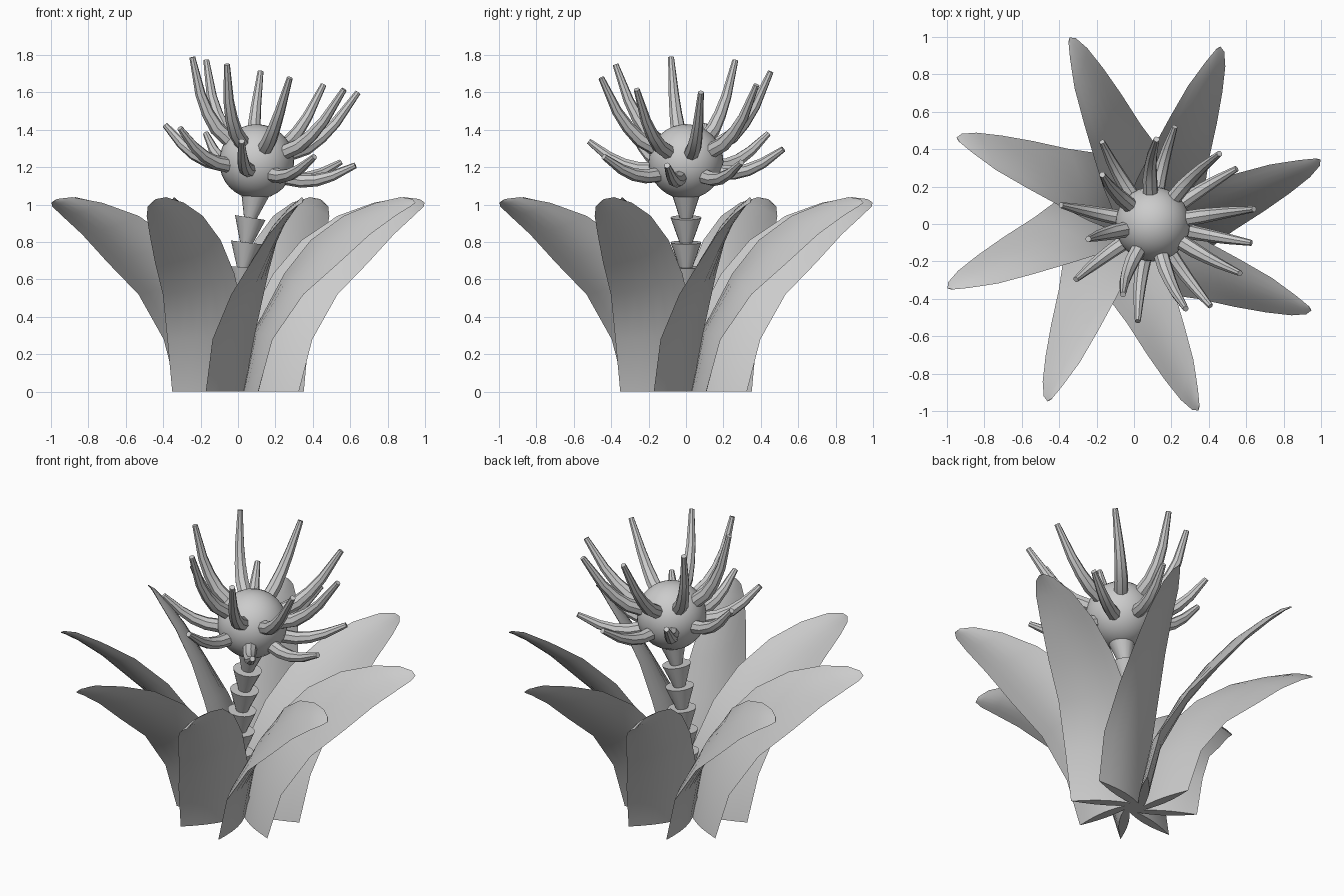
import bpy, bmesh, math
from mathutils import Vector, Matrix

if "Cube" in bpy.data.objects:
    bpy.data.objects.remove(bpy.data.objects["Cube"])


def finish(name, bm, angle=35):
    bmesh.ops.recalc_face_normals(bm, faces=bm.faces)
    me = bpy.data.meshes.new(name)
    bm.to_mesh(me)
    bm.free()
    for p in me.polygons:
        p.use_smooth = True
    me.set_sharp_from_angle(angle=math.radians(angle))
    ob = bpy.data.objects.new(name, me)
    bpy.context.collection.objects.link(ob)
    return ob


def loft(bm, rings):
    """Skin a list of equal-length rings and cap both ends."""
    vs = [[bm.verts.new(p) for p in r] for r in rings]
    n = len(vs[0])
    for a, b in zip(vs, vs[1:]):
        for i in range(n):
            j = (i + 1) % n
            bm.faces.new((a[i], a[j], b[j], b[i]))
    bm.faces.new(vs[0][::-1])
    bm.faces.new(vs[-1])


def circle(centre, x, y, r, n):
    return [centre + (x * math.cos(t) + y * math.sin(t)) * r
            for t in (2 * math.pi * i / n for i in range(n))]


# Leaf: lower and upper edge of the blade, with the tip pointing along +x
EDGE_A = [(.25, -.27, 0), (.33, -.26, .28), (.49, -.21, .52), (.68, -.165, .69),
          (.84, -.12, .84), (.97, -.075, .94), (1.04, -.035, .99), (1.055, -.005, 1.01)]
EDGE_B = [(0, .06, 0), (.06, .08, .33), (.23, .09, .63), (.39, .085, .81),
          (.59, .075, .94), (.79, .06, 1.01), (.95, .03, 1.04), (1.03, .01, 1.03)]
A = [Vector(p) for p in EDGE_A]
B = [Vector(p) for p in EDGE_B]
mid = [(a + b) / 2 for a, b in zip(A, B)]


def leaf_rings():
    rings = []
    last = len(A) - 1
    for k in range(last + 1):
        tangent = mid[min(k + 1, last)] - mid[max(k - 1, 0)]
        across = B[k] - A[k]
        n = across.cross(tangent).normalized()
        if k == 0:
            n = Vector((n.x, n.y, 0)).normalized()
        h = .075 * across.length
        lens = [(s / 6, 1) for s in range(7)] + [(s / 6, -.8) for s in range(5, 0, -1)]
        rings.append([A[k] + across * s + n * h * side * math.sin(math.pi * s)
                      for s, side in lens])
    return rings


base_rings = leaf_rings()
for i in range(8):
    rot = Matrix.Rotation(math.radians(19.3 + 45 * i), 3, 'Z')
    bm = bmesh.new()
    loft(bm, [[rot @ p for p in r] for r in base_rings])
    finish(f"leaf_{i + 1}", bm)

# Stem: stacked flaring cups that lean gently to +x
bm = bmesh.new()
X, Y = Vector((1, 0, 0)), Vector((0, 1, 0))


def stem_point(z):
    return Vector((.1 * (z / 1.1) ** 2.5, 0, z))


for k in range(8):
    z0, z1 = .133 * k, .133 * (k + 1)
    if k == 7:
        z1 += .015
    p0, p1 = stem_point(z0), stem_point(z1)
    d = (p1 - p0).normalized()
    x = Y.cross(d).normalized()
    loft(bm, [circle(p0, x, Y, .035, 16), circle(p1, x, Y, .083, 16)])
finish("stem", bm)

# Flower head, tilted to +x
head = Matrix.Translation((.1, 0, 1.23)) @ Matrix.Rotation(math.radians(12), 4, 'Y')
bm = bmesh.new()
bmesh.ops.create_uvsphere(bm, u_segments=32, v_segments=16, radius=.2, matrix=head)
finish("flower_head", bm, 60)


# Spikes: tapering upward-curving tubes in two rings
def spike_ring(name, path, radii, start):
    for i in range(8):
        ang = math.radians(start + 45 * i)
        out = Vector((math.cos(ang), math.sin(ang), 0))
        side = Vector((-math.sin(ang), math.cos(ang), 0))
        pts = [out * r + Vector((0, 0, h)) for r, h in path]
        rings = []
        for k, p in enumerate(pts):
            t = (pts[min(k + 1, len(pts) - 1)] - pts[max(k - 1, 0)]).normalized()
            rings.append([head @ q for q in circle(p, side, t.cross(side), radii[k], 8)])
        bm = bmesh.new()
        loft(bm, rings)
        finish(f"{name}_{i + 1}", bm)


spike_ring("upper_spike", [(.13, .06), (.25, .13), (.315, .2), (.375, .29), (.46, .475)],
           [.042, .04, .034, .028, .016], 10)
spike_ring("lower_spike", [(.14, -.05), (.26, -.05), (.34, -.03), (.42, .01), (.53, .09)],
           [.042, .038, .034, .028, .016], 34)
